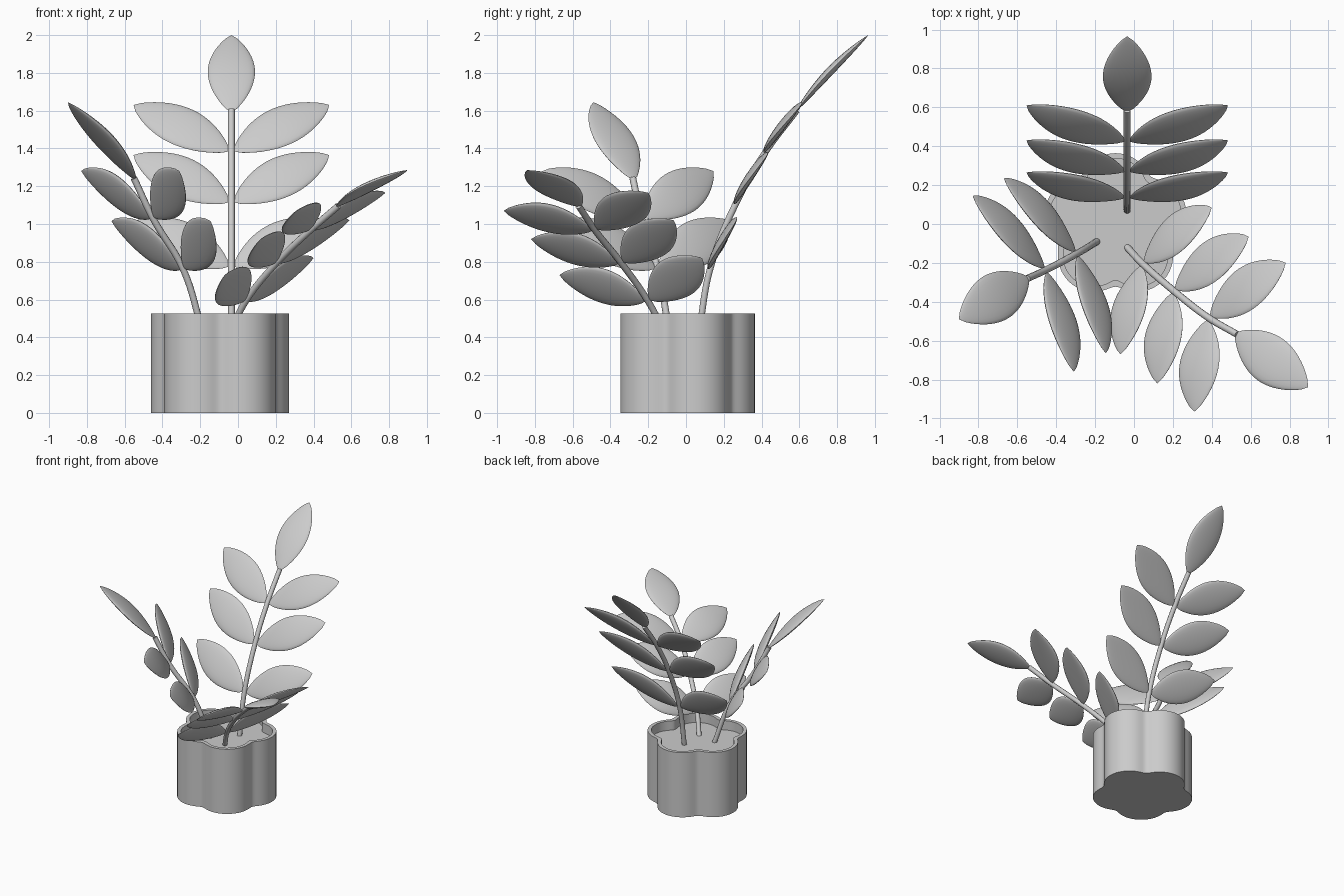
import bpy, bmesh, math
from mathutils import Vector

cube = bpy.data.objects.get("Cube")
if cube:
    bpy.data.objects.remove(cube, do_unlink=True)

# One plain grey for everything
grey = bpy.data.materials.new("plain grey")
grey.use_nodes = True
GREY = (0.6, 0.6, 0.6, 1)
grey.diffuse_color = GREY
grey.node_tree.nodes["Principled BSDF"].inputs["Base Color"].default_value = GREY


def finish(name, bm):
    """Turn a bmesh into a smooth shaded object."""
    bmesh.ops.recalc_face_normals(bm, faces=bm.faces)
    mesh = bpy.data.meshes.new(name)
    bm.to_mesh(mesh)
    bm.free()
    obj = bpy.data.objects.new(name, mesh)
    bpy.context.collection.objects.link(obj)
    mesh.materials.append(grey)
    bpy.ops.object.select_all(action="DESELECT")
    obj.select_set(True)
    bpy.context.view_layer.objects.active = obj
    bpy.ops.object.shade_smooth_by_angle(angle=math.radians(40))
    return obj


def flower_outline(lobe, count=160, dist=0.19):
    """Five round lobes around a centre, with softened valleys."""
    step = 2 * math.pi / 5
    radii = []
    for i in range(count):
        a = (2 * math.pi * i / count + step / 2) % step - step / 2
        radii.append(dist * math.cos(a) + math.sqrt(lobe ** 2 - (dist * math.sin(a)) ** 2))
    for _ in range(6):
        radii = [(radii[i - 1] + 2 * radii[i] + radii[(i + 1) % count]) / 4 for i in range(count)]
    points = []
    for i, r in enumerate(radii):
        a = math.pi / 2 + 2 * math.pi * i / count
        points.append((-0.095 + r * math.cos(a), -0.01 + r * math.sin(a)))
    return points


# Pot: outer wall, rim, inner wall and soil
def pot():
    bm = bmesh.new()
    rings = []
    for lobe, z in ((0.185, 0), (0.185, 0.525), (0.158, 0.525), (0.158, 0.45)):
        rings.append([bm.verts.new((x, y, z)) for x, y in flower_outline(lobe)])
    for low, high in zip(rings, rings[1:]):
        for i in range(len(low)):
            bm.faces.new((low[i - 1], low[i], high[i], high[i - 1]))
    bm.faces.new(rings[0])
    bm.faces.new(rings[-1])
    finish("flower_pot", bm)


# Leaf: a flattened, pointed and slightly bowed lens from base to tip
def leaf(name, base, tip, normal, width=0.25, thick=0.045, bow=0.015):
    axis = tip - base
    normal = normal.normalized()
    if normal.z < 0:
        normal = -normal
    side = axis.cross(normal).normalized()
    normal = side.cross(axis).normalized()
    bm = bmesh.new()
    bmesh.ops.create_uvsphere(bm, u_segments=24, v_segments=20, radius=1)
    for v in bm.verts:
        angle = math.acos(max(-1, min(1, -v.co.z)))
        t = angle / math.pi
        fat = max(math.sin(angle), 0.001) ** -0.25
        v.co = (base + axis * t + side * (v.co.x * fat * width / 2)
                + normal * (v.co.y * fat * thick / 2 + bow * math.sin(angle)))
    finish(name, bm)


# Stem: a round tube through the leaf joints
def stem(name, points):
    curve = bpy.data.curves.new(name, "CURVE")
    curve.dimensions = "3D"
    curve.bevel_depth = 0.018
    curve.bevel_resolution = 3
    curve.use_fill_caps = True
    spline = curve.splines.new("BEZIER")
    spline.bezier_points.add(len(points) - 1)
    for bp, p in zip(spline.bezier_points, points):
        bp.co = p
        bp.handle_left_type = bp.handle_right_type = "AUTO"
    obj = bpy.data.objects.new(name, curve)
    bpy.context.collection.objects.link(obj)
    curve.materials.append(grey)


# Branch: stem root, leaf pairs (joint, one tip, other tip), end leaf (joint, tip)
def branch(name, root, pairs, end):
    pairs = [[Vector(p) for p in pair] for pair in pairs]
    end = [Vector(p) for p in end]
    stem(name + "_stem", [Vector(root)] + [p[0] for p in pairs] + [end[0] * 0.97 + end[1] * 0.03])
    for i, (joint, a, b) in enumerate(pairs):
        normal = (a - joint).cross(b - joint)
        for label, tip in (("a", a), ("b", b)):
            start = joint + (tip - joint).normalized() * 0.012
            leaf(f"{name}_leaf_{i + 1}{label}", start, tip, normal)
    joint, a, b = pairs[-1]
    leaf(name + "_end_leaf", end[0], end[1], (a - b).cross(end[1] - end[0]))


pot()
branch("back_branch", (-0.035, 0.07, 0.44),
       [((-0.035, y, z), (-0.553, y2, z2), (0.483, y2, z2)) for y, z, y2, z2 in
        ((0.13, 0.77, 0.265, 1.015), (0.265, 1.11, 0.43, 1.365), (0.42, 1.38, 0.61, 1.63))],
       ((-0.035, 0.575, 1.59), (-0.035, 0.965, 2.0)))
branch("right_branch", (-0.19, -0.09, 0.44),
       [((-0.29, -0.15, 0.76), (-0.67, 0.235, 1.015), (-0.145, -0.665, 1.015)),
        ((-0.45, -0.235, 1.03), (-0.83, 0.145, 1.28), (-0.31, -0.76, 1.28))],
       ((-0.54, -0.275, 1.23), (-0.9, -0.49, 1.645)))
branch("left_branch", (-0.035, -0.12, 0.44),
       [((0.04, -0.2, 0.59), (0.4, 0.085, 0.82), (-0.07, -0.67, 0.73)),
        ((0.2, -0.34, 0.79), (0.59, -0.065, 1.02), (0.12, -0.82, 0.92)),
        ((0.38, -0.48, 0.965), (0.78, -0.2, 1.165), (0.31, -0.965, 1.07))],
       ((0.52, -0.56, 1.09), (0.895, -0.84, 1.285)))
